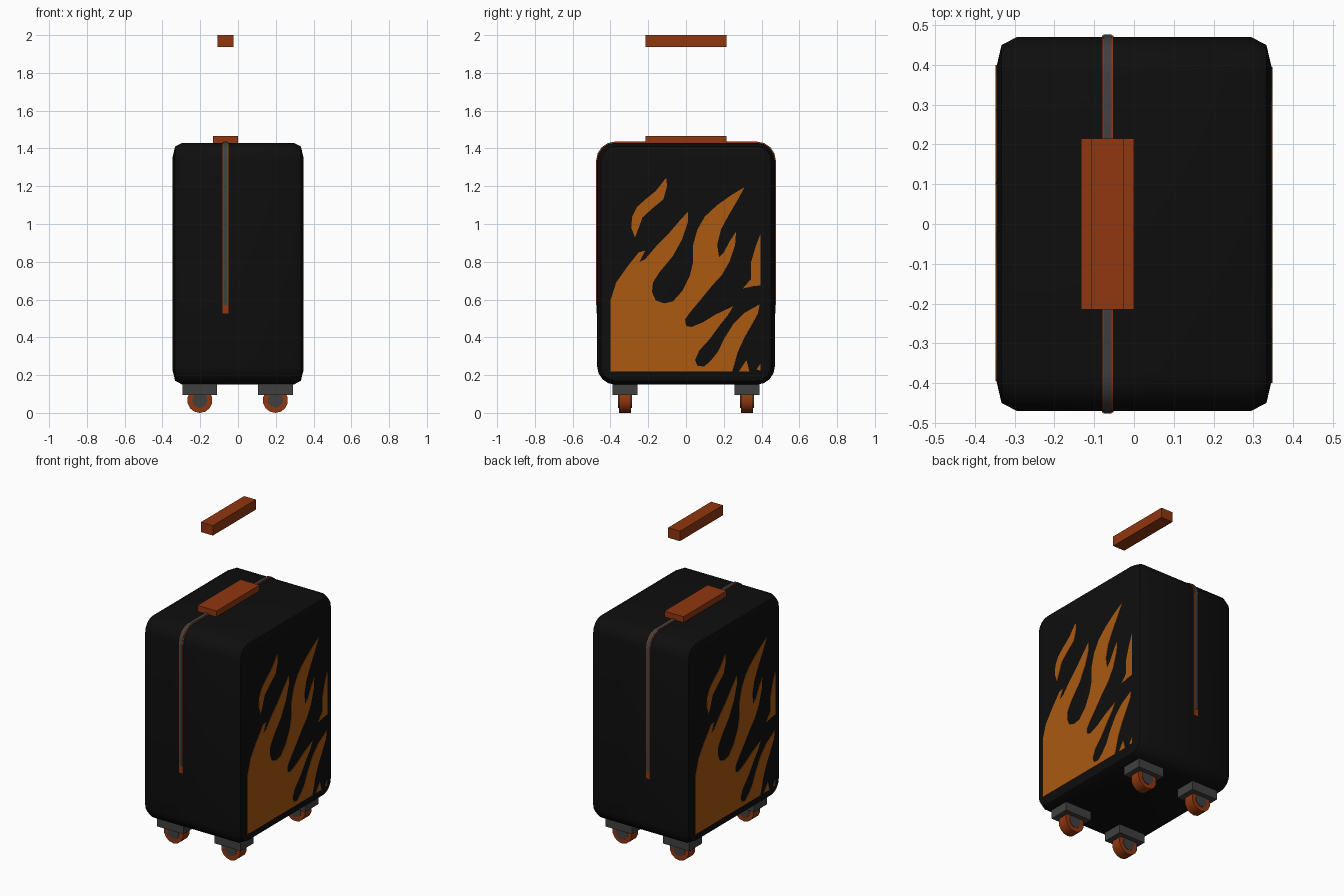
import bpy, bmesh, math
from mathutils import Matrix, Vector

if "Cube" in bpy.data.objects:
    bpy.data.objects.remove(bpy.data.objects["Cube"])


def material(name, rgb):
    m = bpy.data.materials.new(name)
    m.diffuse_color = (*rgb, 1)
    m.use_nodes = True
    m.node_tree.nodes["Principled BSDF"].inputs["Base Color"].default_value = m.diffuse_color
    return m


BLACK = material("black shell", (0.0044, 0.0044, 0.0044))
RUST = material("rust orange", (0.28, 0.038, 0.005))
GREY = material("dark grey", (0.051, 0.051, 0.051))
FLAME = material("flame orange", (0.405, 0.10, 0.005))


def finish(bm, name, mat, smooth=False):
    bmesh.ops.recalc_face_normals(bm, faces=bm.faces)
    me = bpy.data.meshes.new(name)
    bm.to_mesh(me)
    bm.free()
    me.materials.append(mat)
    if smooth:
        me.shade_smooth()
        me.set_sharp_from_angle(angle=math.radians(35))
    ob = bpy.data.objects.new(name, me)
    bpy.context.collection.objects.link(ob)
    return ob


def box(name, mat, x, y, z):
    bm = bmesh.new()
    mid = Vector([sum(r) / 2 for r in (x, y, z)])
    size = [r[1] - r[0] for r in (x, y, z)]
    bmesh.ops.create_cube(bm, size=1, matrix=Matrix.Translation(mid) @ Matrix.Diagonal((*size, 1)))
    return finish(bm, name, mat)


def disc(name, mat, centre, radius, width, sides):
    bm = bmesh.new()
    bmesh.ops.create_cone(bm, cap_ends=True, segments=sides, radius1=radius, radius2=radius, depth=width,
                          matrix=Matrix.Translation(centre) @ Matrix.Rotation(math.pi / 2, 4, 'X'))
    return finish(bm, name, mat, True)


def rounded(inset, radius=0.095, steps=4):
    """Rounded rectangle in y,z, starting at the lower right corner."""
    hy, z0, z1 = 0.47 - inset, 0.15 + inset, 1.43 - inset
    r = max(radius - inset, 0.015)
    pts = []
    for cy, cz, a0 in ((hy - r, z0 + r, -90), (hy - r, z1 - r, 0), (r - hy, z1 - r, 90), (r - hy, z0 + r, 180)):
        for i in range(steps + 1):
            a = math.radians(a0 + 90 * i / steps)
            pts.append((cy + r * math.cos(a), cz + r * math.sin(a)))
    return pts


# Shell: rounded outline lofted across the width
bm = bmesh.new()
stations = [(-0.346, 0.075), (-0.333, 0.02), (-0.295, 0), (0.295, 0), (0.333, 0.02), (0.346, 0.075)]
rings = [[bm.verts.new((x, y, z)) for y, z in rounded(inset)] for x, inset in stations]
for a, b in zip(rings, rings[1:]):
    for i in range(len(a)):
        j = (i + 1) % len(a)
        bm.faces.new((a[i], a[j], b[j], b[i]))
bm.faces.new(rings[0])
bm.faces.new(rings[-1])
finish(bm, "suitcase_shell", BLACK, True)


# Zip running up the front, over the top and down the back
def strip(name, mat, x0, x1, rise, bottom):
    def path(inset):
        arc = rounded(inset)[5:15]
        return [(arc[0][0], bottom)] + arc + [(arc[-1][0], bottom)]
    bm = bmesh.new()
    rows = []
    for (yo, zo), (yi, zi) in zip(path(-rise), path(0.006)):
        rows.append([bm.verts.new(p) for p in ((x0, yi, zi), (x0, yo, zo), (x1, yo, zo), (x1, yi, zi))])
    for a, b in zip(rows, rows[1:]):
        for i in range(4):
            j = (i + 1) % 4
            bm.faces.new((a[i], a[j], b[j], b[i]))
    bm.faces.new(rows[0])
    bm.faces.new(rows[-1])
    finish(bm, name, mat, True)


strip("zip_tape", RUST, -0.081, -0.051, 0.004, 0.525)
strip("zip_teeth", GREY, -0.077, -0.057, 0.006, 0.57)

# Handle base and raised grip
box("handle_base", RUST, (-0.133, 0.0), (-0.215, 0.215), (1.42, 1.467))
box("handle_grip", RUST, (-0.108, -0.025), (-0.215, 0.215), (1.937, 2.0))

# Four wheels with mounts and hubs
for sx in (-1, 1):
    for sy in (-1, 1):
        x, y = 0.2 * sx - 0.002, 0.323 * sy
        box("wheel_mount", GREY, (x - 0.092, x + 0.092), (y - 0.065, y + 0.065), (0.095, 0.152))
        disc("wheel", RUST, (x, y, 0.067), 0.067, 0.066, 14)
        disc("wheel_hub", GREY, (x, y, 0.067), 0.04, 0.072, 12)

# Flame outlines in hundredths of a unit (y, z)
BIG_FLAME = [
    (-40, 22), (-40, 59.5), (-37, 69), (-31, 77.5), (-25, 85), (-21.5, 86), (-24.5, 80), (-21.5, 81.5),
    (-16, 88), (-10, 94), (-4, 101), (1, 106.5), (1, 101), (-2, 92), (-7, 83), (-14, 74.5), (-17.5, 69),
    (-18, 64), (-16, 59.5), (-11.5, 58), (-7, 59), (-2, 64.5), (2, 72.5), (3.8, 80), (3.8, 89), (6, 97),
    (10, 104), (16.5, 110), (23.5, 115), (31, 119.5), (27.5, 113), (22.5, 104.5), (18.5, 97), (16.5, 89),
    (17.5, 82.5), (20, 85), (23.5, 91.5), (26.5, 96), (26, 89), (23, 80), (19, 73), (13.5, 67), (7, 59),
    (2, 53), (-0.5, 49.5), (0, 46), (3, 45.5), (9, 48), (15.5, 52), (25, 56.5), (22, 51.5), (18, 46.5),
    (12.5, 39), (7, 33), (4.8, 28), (6, 25), (9.5, 24.5), (13, 27.5), (17, 32.5), (20, 39), (25, 47),
    (31, 53), (39, 57.5), (38, 52.5), (35, 47), (31, 40), (27.5, 32.5), (24.5, 22)]
LOOSE_FLAME = [
    (-10.5, 124.5), (-10, 120), (-12, 113), (-17.5, 108.5), (-23, 103.5), (-25, 98), (-27, 92.8),
    (-29, 98), (-28.5, 104), (-26, 109), (-21.5, 113), (-16, 117.5)]
EDGE_FLAME = [(39.5, 95), (39.5, 67.5), (35, 67), (30, 65.8), (34.5, 71), (34.5, 80), (37, 88.5)]
SPARK_A = [(28, 22), (32, 28), (33.5, 22)]
SPARK_B = [(37.3, 23), (39.5, 26.3), (39.5, 22.3)]

# Thin flame plates on the right side, turned half round for the left side
for side, turn in (("right", 1), ("left", -1)):
    for part, outline in (("big_flame", BIG_FLAME), ("loose_flame", LOOSE_FLAME), ("edge_flame", EDGE_FLAME),
                          ("spark_low", SPARK_A), ("spark_edge", SPARK_B)):
        bm = bmesh.new()
        face = bm.faces.new([bm.verts.new((0.343 * turn, y * turn / 100, z / 100)) for y, z in outline])
        new = bmesh.ops.extrude_face_region(bm, geom=[face])["geom"]
        bmesh.ops.translate(bm, vec=(0.005 * turn, 0, 0), verts=[g for g in new if isinstance(g, bmesh.types.BMVert)])
        finish(bm, part + "_" + side, FLAME)
